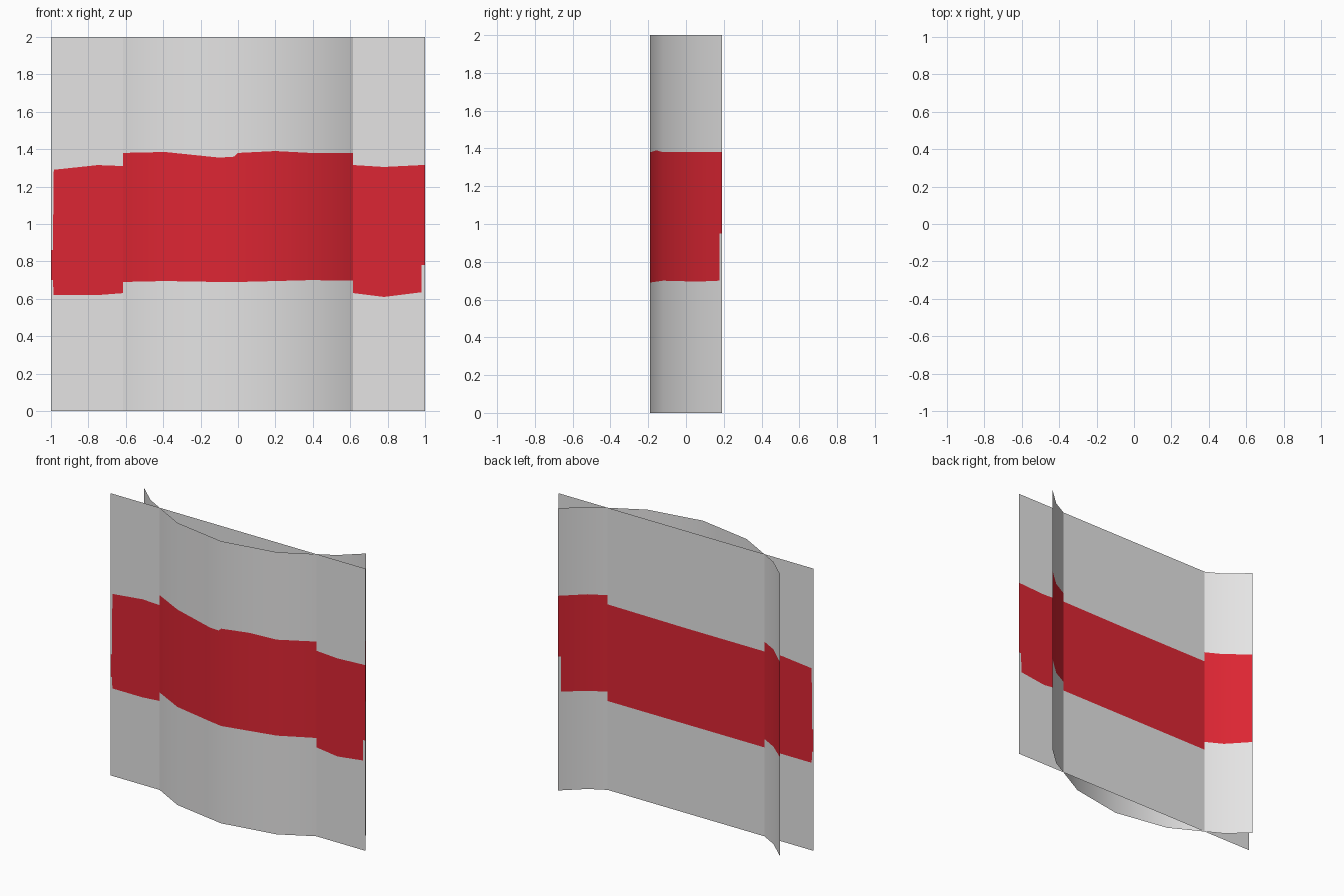
import bpy
from mathutils import Vector

if "Cube" in bpy.data.objects:
    bpy.data.objects.remove(bpy.data.objects["Cube"])

HEIGHT = 2.0


def make_material(name, rgb):
    m = bpy.data.materials.new(name)
    m.diffuse_color = (*rgb, 1.0)
    m.use_nodes = True
    m.node_tree.nodes["Principled BSDF"].inputs["Base Color"].default_value = m.diffuse_color
    return m


white = make_material("cloth white", (0.78, 0.775, 0.775))
red = make_material("stripe red", (0.72, 0.019, 0.033))


def sheet(name, columns, depth, normal=None):
    """Upright thin sheet; columns are (x, stripe bottom, stripe top)."""
    verts, faces = [], []
    for x, lo, hi in columns:
        verts += [(x, depth(x), z) for z in (0.0, lo, hi, HEIGHT)]
    for i in range(len(columns) - 1):
        a, b = i * 4, i * 4 + 4
        faces += [(a + j, b + j, b + j + 1, a + j + 1) for j in range(3)]
    mesh = bpy.data.meshes.new(name)
    mesh.from_pydata(verts, [], faces)
    mesh.materials.append(white)
    mesh.materials.append(red)
    for p in mesh.polygons:
        p.material_index = 1 if p.index % 3 == 1 else 0   # middle row is the stripe
        p.use_smooth = normal is not None
    mesh.update()
    if normal:
        mesh.normals_split_custom_set_from_vertices([normal(v) for v in verts])
    obj = bpy.data.objects.new(name, mesh)
    bpy.context.collection.objects.link(obj)
    return obj


# Flat sheet, with the slightly ragged stripe
sheet("flat_sheet", [
    (-1.0, 0.70, 0.86), (-0.99, 0.70, 0.86), (-0.985, 0.62, 1.29),
    (-0.75, 0.62, 1.315), (-0.62, 0.63, 1.31), (0.0, 0.63, 1.31),
    (0.62, 0.63, 1.315), (0.78, 0.61, 1.305), (0.98, 0.635, 1.315),
    (0.982, 0.78, 1.315), (1.0, 0.78, 1.315)], lambda x: 0.0)

# Bowed sheet: six straight spans along a shallow arc, shaded smooth
PROFILE = [(0.0, -0.19), (0.39, -0.122), (0.73, 0.063), (0.87, 0.19)]


def bowed_depth(x):
    x = abs(x)
    for (x0, y0), (x1, y1) in zip(PROFILE, PROFILE[1:]):
        if x <= x1 + 1e-6:
            return y0 + (y1 - y0) * (x - x0) / (x1 - x0)
    return PROFILE[-1][1]


def arc_normal(v):
    return Vector((v[0], v[1] - 0.996, 0.0)).normalized()


sheet("bowed_sheet", [
    (-0.87, 0.70, 1.375), (-0.73, 0.69, 1.38), (-0.62, 0.69, 1.38),
    (-0.39, 0.695, 1.385), (-0.1, 0.69, 1.355), (-0.02, 0.69, 1.36),
    (0.0, 0.69, 1.38), (0.2, 0.695, 1.39), (0.39, 0.70, 1.38),
    (0.73, 0.695, 1.38), (0.855, 0.70, 1.38), (0.857, 0.95, 1.38),
    (0.87, 0.95, 1.38)], bowed_depth, arc_normal)
